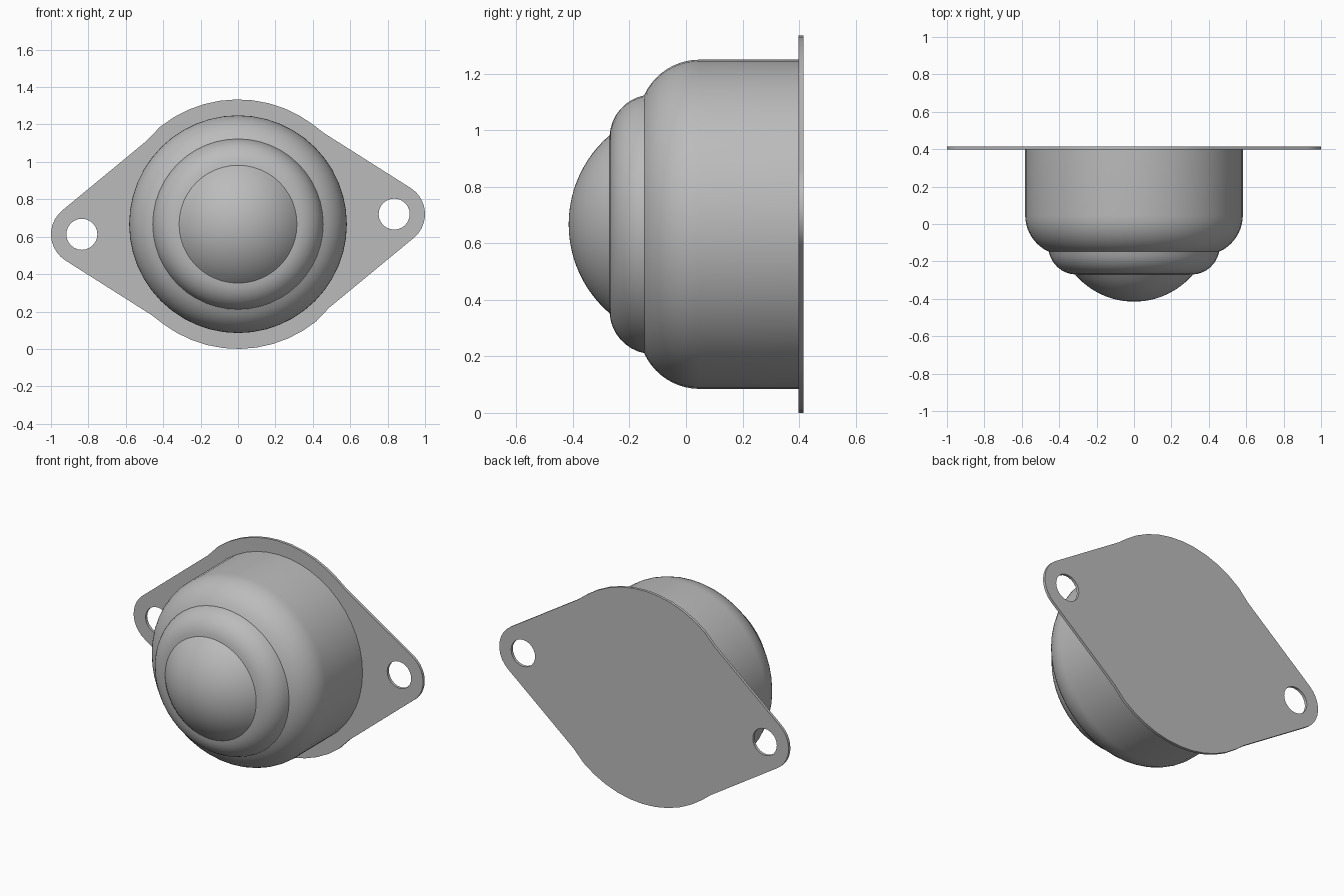
import bpy, bmesh
from math import sin, cos, pi, radians, sqrt, atan2
from mathutils import Vector

cube = bpy.data.objects.get("Cube")
if cube:
    bpy.data.objects.remove(cube)

CENTRE_Z = 0.667
steel = bpy.data.materials.new("grey steel")
steel.use_nodes = True
grey = (0.5, 0.5, 0.5, 1)
steel.diffuse_color = grey
steel.node_tree.nodes["Principled BSDF"].inputs["Base Color"].default_value = grey


def arc(cx, cy, r, start, end, n):
    """Points on an arc, angles in degrees."""
    angles = [radians(start + (end - start) * i / n) for i in range(n + 1)]
    return [(cx + r * cos(a), cy + r * sin(a)) for a in angles]


def bulge(p, q, sag, n):
    """Arc from p to q that bows out by sag to the left of its travel."""
    p, q = Vector(p), Vector(q)
    half = (q - p).length / 2
    r = (half * half + sag * sag) / (2 * sag)
    along = (q - p).normalized()
    out = Vector((-along.y, along.x))
    c = (p + q) / 2 - out * (r - sag)
    spread = atan2(half, r - sag)
    ts = [spread * (2 * i / n - 1) for i in range(n + 1)]
    return [tuple(c + r * (out * cos(t) + along * sin(t))) for t in ts]


def lathe(name, profile, segments=48):
    """Turn (y, radius) points about the front-back axis."""
    bm = bmesh.new()
    verts = [bm.verts.new((0, y, r)) for y, r in profile]
    edges = [bm.edges.new(pair) for pair in zip(verts, verts[1:])]
    bmesh.ops.spin(bm, geom=verts + edges, cent=(0, 0, 0), axis=(0, 1, 0),
                   angle=2 * pi, steps=segments)
    bmesh.ops.remove_doubles(bm, verts=bm.verts, dist=1e-5)
    bmesh.ops.recalc_face_normals(bm, faces=bm.faces)
    mesh = bpy.data.meshes.new(name)
    bm.to_mesh(mesh)
    bm.free()
    obj = bpy.data.objects.new(name, mesh)
    bpy.context.collection.objects.link(obj)
    return obj


def finish(obj):
    obj.location.z = CENTRE_Z
    obj.data.materials.clear()
    obj.data.materials.append(steel)
    bpy.ops.object.select_all(action='DESELECT')
    obj.select_set(True)
    bpy.context.view_layer.objects.active = obj
    bpy.ops.object.shade_smooth_by_angle(angle=radians(25))


# Cup with a rounded shoulder
shoulder = bulge((-0.147, 0.458), (0.045, 0.582), 0.033, 10)
finish(lathe("cup", [(-0.147, 0)] + shoulder + [(0.405, 0.582), (0.405, 0)]))

# Retaining ring around the ball
ring = bulge((-0.27, 0.315), (-0.147, 0.456), 0.032, 8)
finish(lathe("retaining_ring", ring))

# Exposed cap of the ball
R = 0.415
cap = [(-R * cos(a), R * sin(a)) for a in [radians(49.4) * i / 12 for i in range(13)]]
finish(lathe("ball", cap))

# Flange plate: half the outline, repeated by a half turn
EAR_X, EAR_Z = 0.835, 0.054
half = [(0.487, -0.447)]
half += arc(EAR_X, EAR_Z, 0.165, -50, 57.5, 10)
half += [(0.46, 0.487)]
half += arc(0, 0, 0.667, 53, 128.7, 10)
outline = half + [(-x, -z) for x, z in half]
holes = [arc(s * EAR_X, s * EAR_Z, 0.083, 0, 345, 23) for s in (1, -1)]

curve = bpy.data.curves.new("flange_plate", 'CURVE')
curve.dimensions = '2D'
curve.fill_mode = 'BOTH'
curve.extrude = 0.0085
for loop in [outline] + holes:
    spline = curve.splines.new('POLY')
    spline.points.add(len(loop) - 1)
    for point, (x, z) in zip(spline.points, loop):
        point.co = (x, z, 0, 1)
    spline.use_cyclic_u = True
plate = bpy.data.objects.new("flange_plate", curve)
bpy.context.collection.objects.link(plate)
plate.rotation_euler.x = pi / 2
plate.location.y = 0.4065
bpy.ops.object.select_all(action='DESELECT')
plate.select_set(True)
bpy.context.view_layer.objects.active = plate
bpy.ops.object.convert(target='MESH')
plate = bpy.context.object
bm = bmesh.new()
bm.from_mesh(plate.data)
bmesh.ops.remove_doubles(bm, verts=bm.verts, dist=1e-5)
bmesh.ops.recalc_face_normals(bm, faces=bm.faces)
bm.to_mesh(plate.data)
bm.free()
finish(plate)
